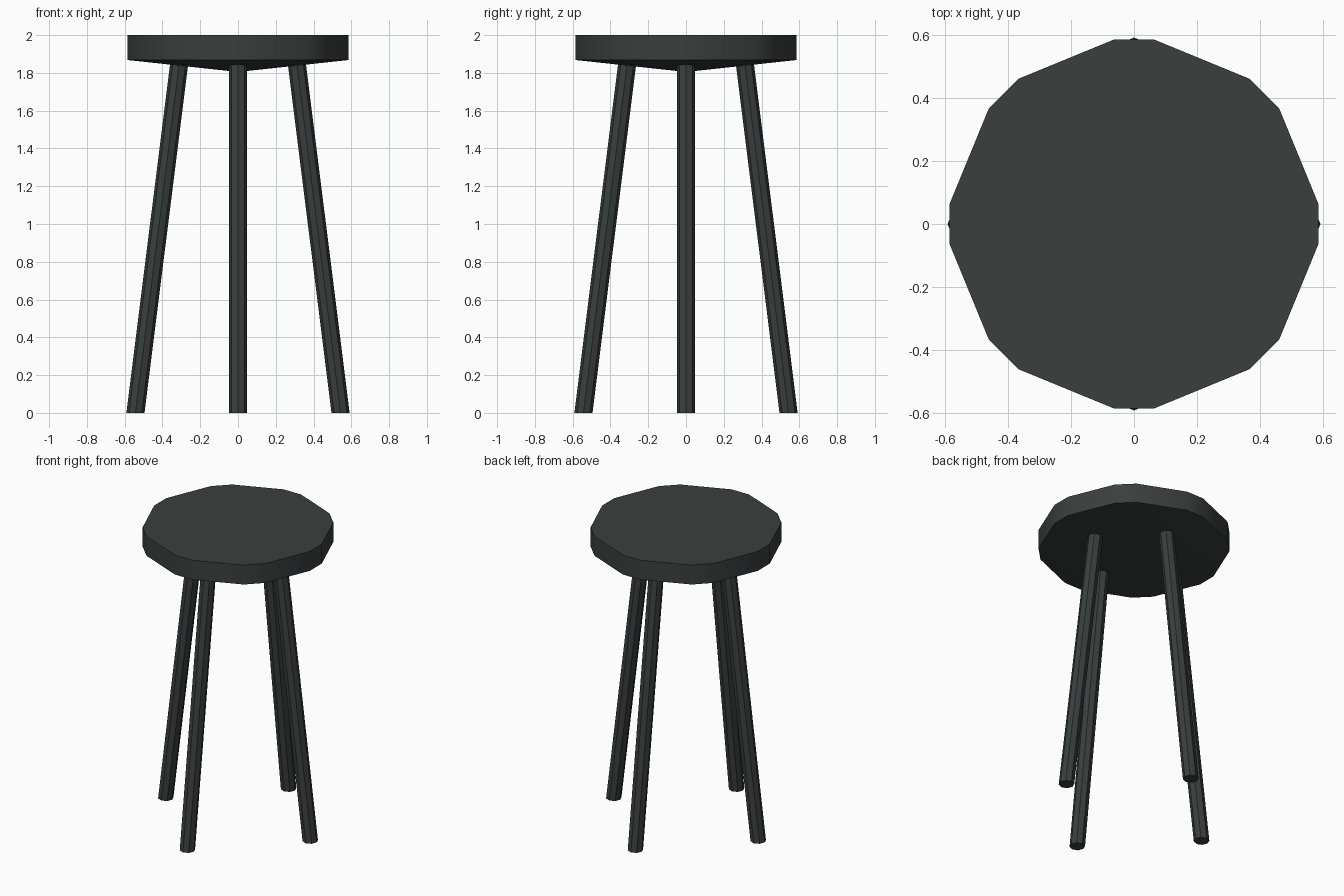
import bpy
import bmesh
from math import cos, sin, pi, radians
from mathutils import Matrix, Vector

cube = bpy.data.objects.get("Cube")
if cube:
    bpy.data.objects.remove(cube, do_unlink=True)

charcoal = bpy.data.materials.new("charcoal")
charcoal.use_nodes = True
colour = (0.041, 0.050, 0.048, 1)
charcoal.diffuse_color = colour
charcoal.node_tree.nodes["Principled BSDF"].inputs["Base Color"].default_value = colour


def make_object(name, bm):
    bmesh.ops.recalc_face_normals(bm, faces=bm.faces)
    mesh = bpy.data.meshes.new(name)
    bm.to_mesh(mesh)
    bm.free()
    mesh.materials.append(charcoal)
    obj = bpy.data.objects.new(name, mesh)
    bpy.context.collection.objects.link(obj)
    return obj


# Seat: an octagon with clipped corners and a shallow conical underside
RADIUS, TOP, RIM, APEX = 0.588, 2.0, 1.868, 1.805
bm = bmesh.new()
angles = []
for quarter in range(4):
    for a in (6.3, 38.4, 51.6, 83.7):
        angles.append(radians(a) + quarter * pi / 2)
upper, lower = [
    [bm.verts.new((RADIUS * cos(a), RADIUS * sin(a), z)) for a in angles]
    for z in (TOP, RIM)
]
tip = bm.verts.new((0, 0, APEX))
bm.faces.new(upper)
for i in range(len(angles)):
    j = (i + 1) % len(angles)
    bm.faces.new((upper[i], lower[i], lower[j], upper[j]))
    bm.faces.new((lower[i], tip, lower[j]))
seat = make_object("seat", bm)
bpy.ops.object.select_all(action="DESELECT")
seat.select_set(True)
bpy.context.view_layer.objects.active = seat
bpy.ops.object.shade_smooth_by_angle(angle=radians(30))


# Legs: eight-sided posts leaning inwards, with level ends
LEG_RADIUS, FOOT, HEAD, LEG_TOP = 0.048, 0.543, 0.31, 1.86


def make_leg(name, angle):
    bm = bmesh.new()
    bmesh.ops.create_cone(bm, cap_ends=True, segments=8, radius1=LEG_RADIUS,
                          radius2=LEG_RADIUS, depth=LEG_TOP)
    for v in bm.verts:
        at_foot = v.co.z < 0
        v.co.x += FOOT if at_foot else HEAD
        v.co.z = 0 if at_foot else LEG_TOP
    bmesh.ops.rotate(bm, verts=bm.verts, cent=Vector(),
                     matrix=Matrix.Rotation(angle, 3, "Z"))
    make_object(name, bm)


for i, side in enumerate(("left", "back", "right", "front")):
    make_leg(side + "_leg", i * pi / 2)
